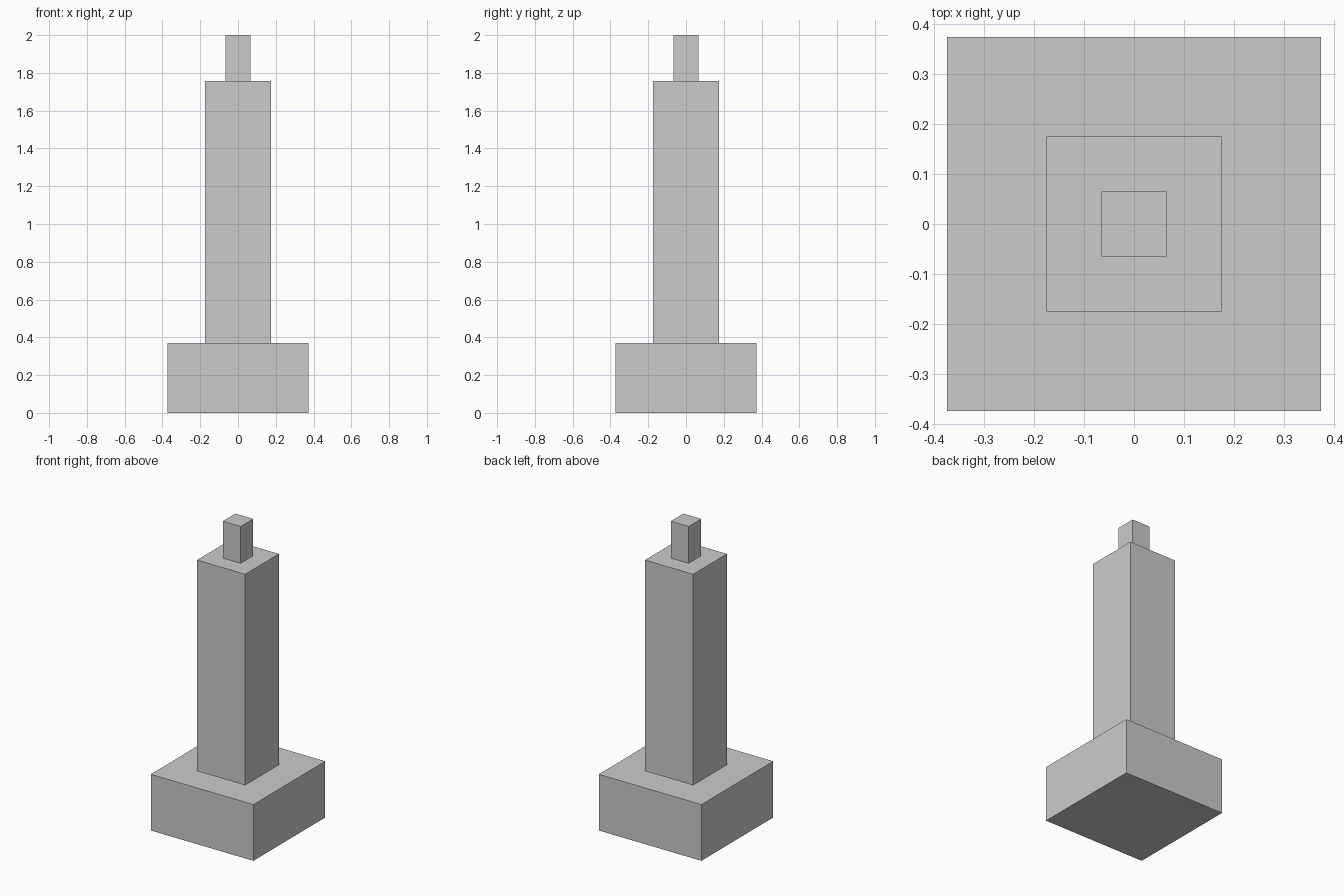
import bpy

if "Cube" in bpy.data.objects:
    bpy.data.objects.remove(bpy.data.objects["Cube"])


def block(name, width, z0, z1):
    """Square block centred on the z axis, spanning z0 to z1."""
    bpy.ops.mesh.primitive_cube_add(size=1, location=(0, 0, (z0 + z1) / 2))
    ob = bpy.context.object
    ob.name = name
    ob.scale = (width, width, z1 - z0)
    bpy.ops.object.transform_apply(location=False, rotation=False, scale=True)
    return ob


# Wide plinth, tall shaft and small top post, stacked
block("base", 0.747, 0.0, 0.37)
block("shaft", 0.35, 0.37, 1.757)
block("top_post", 0.13, 1.757, 2.0)
